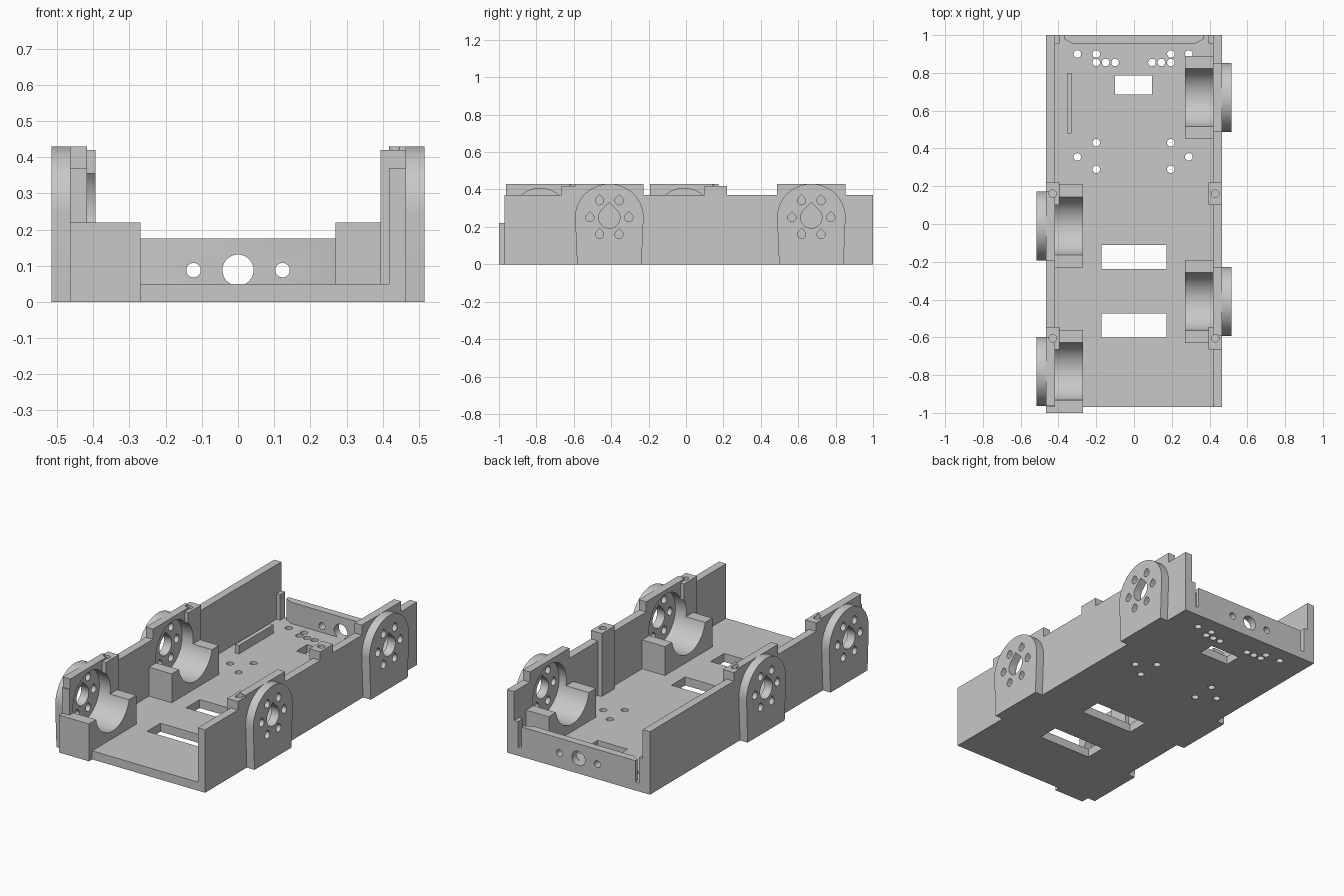
import bpy, bmesh
from math import sin, cos, pi, radians, sqrt

if "Cube" in bpy.data.objects:
    bpy.data.objects.remove(bpy.data.objects["Cube"], do_unlink=True)

grey = bpy.data.materials.new("plain grey plastic")
grey.use_nodes = True
COLOUR = (0.58, 0.58, 0.58, 1)
grey.diffuse_color = COLOUR
grey.node_tree.nodes["Principled BSDF"].inputs["Base Color"].default_value = COLOUR

# Main dimensions
FRONT, BACK = -0.97, 1.0
FLOOR, WALL_TOP, RAISED_TOP = 0.05, 0.37, 0.43
WALL_IN, WALL_OUT, BOSS_OUT = 0.418, 0.465, 0.515
CRADLE_IN, CRADLE_TOP = 0.27, 0.22
AXLE_Z, POCKET_R, BOSS_R = 0.25, 0.156, 0.183
MOUNTS = {1: (0.67, -0.41), -1: (-0.01, -0.78)}
POSTS = (0.16, -0.605)
made = []


def circle(u, v, r, n=48):
    return [(u + r * cos(2 * pi * i / n), v + r * sin(2 * pi * i / n)) for i in range(n)]


def teardrop(u, v, r, n=30):
    arc = [radians(135 + 270 * i / n) for i in range(n + 1)]
    return [(u + r * cos(a), v + r * sin(a)) for a in arc] + [(u, v + r * sqrt(2))]


def rect(u0, u1, v0, v1):
    return [(u0, v0), (u1, v0), (u1, v1), (u0, v1)]


def prism(name, outlines, axis, lo, hi):
    """Extrude flat outlines along an axis into one object."""
    place = {"X": lambda u, v, w: (w, u, v),
             "Y": lambda u, v, w: (u, w, v),
             "Z": lambda u, v, w: (u, v, w)}[axis]
    lo, hi = min(lo, hi), max(lo, hi)
    bm = bmesh.new()
    for outline in outlines:
        a = [bm.verts.new(place(u, v, lo)) for u, v in outline]
        b = [bm.verts.new(place(u, v, hi)) for u, v in outline]
        bm.faces.new(a)
        bm.faces.new(b)
        for i in range(len(a)):
            j = (i + 1) % len(a)
            bm.faces.new((a[i], a[j], b[j], b[i]))
    bmesh.ops.recalc_face_normals(bm, faces=bm.faces[:])
    mesh = bpy.data.meshes.new(name)
    bm.to_mesh(mesh)
    bm.free()
    mesh.materials.append(grey)
    ob = bpy.data.objects.new(name, mesh)
    bpy.context.scene.collection.objects.link(ob)
    return ob


def part(name, outline, axis, lo, hi, cutters=()):
    """Make a solid part, subtract the cutters and bake the result."""
    ob = prism(name, [outline], axis, lo, hi)
    for cutter in cutters:
        mod = ob.modifiers.new("cut", "BOOLEAN")
        mod.operation, mod.solver, mod.object = "DIFFERENCE", "EXACT", cutter
    if cutters:
        bpy.context.view_layer.update()
        graph = bpy.context.evaluated_depsgraph_get()
        baked = bpy.data.meshes.new_from_object(ob.evaluated_get(graph))
        ob.modifiers.clear()
        ob.data = baked
    made.append(ob)
    return ob


def cutter(outlines, axis, lo, hi):
    ob = prism("cutter", outlines, axis, lo, hi)
    ob.hide_render = True
    helpers.append(ob)
    return ob


helpers = []

# Floor plate with slots and screw holes
slots = [rect(-0.1, 0.095, 0.685, 0.785),
         rect(-0.172, 0.172, -0.238, -0.11),
         rect(-0.172, 0.172, -0.6, -0.475)]
spots = [(x, 0.9) for x in (-0.3, -0.2, 0.195, 0.29)]
spots += [(x, 0.855) for x in (-0.2, -0.15, -0.1, 0.095, 0.145, 0.195)]
spots += [(x, y) for x in (-0.2, 0.195) for y in (0.43, 0.29)]
spots += [(-0.3, 0.355), (0.29, 0.355)]
floor_cut = cutter(slots + [circle(x, y, 0.02, 24) for x, y in spots], "Z", -0.1, 0.2)
part("floor_plate", rect(-WALL_OUT, WALL_OUT, FRONT, BACK), "Z", 0, FLOOR, [floor_cut])
part("floor_rib", rect(-0.355, -0.33, 0.48, 0.8), "Z", FLOOR, 0.1)

for side, word in ((1, "left"), (-1, "right")):
    mounts = MOUNTS[side]
    pocket = cutter([circle(c, AXLE_Z, POCKET_R, 64) for c in mounts],
                    "X", side * 0.2, side * 0.5)
    screw = cutter([circle(side * 0.43, y, 0.02, 24) for y in POSTS], "Z", 0.3, 0.5)

    # Side wall, raised behind each motor mount
    outline = [(FRONT, FLOOR), (BACK, FLOOR), (BACK, WALL_TOP)]
    for c in mounts:
        outline += [(c + BOSS_R, WALL_TOP), (c + BOSS_R, RAISED_TOP),
                    (c - BOSS_R, RAISED_TOP), (c - BOSS_R, WALL_TOP)]
    outline.append((FRONT, WALL_TOP))
    part(word + "_side_wall", outline, "X", side * WALL_IN, side * WALL_OUT,
         [pocket, screw])

    # Screw posts against the wall
    for y in POSTS:
        x = sorted((side * 0.394, side * WALL_OUT))
        part(word + "_screw_post", rect(*x, y - 0.06, y + 0.06), "Z", FLOOR, 0.42,
             [pocket, screw])

    for c in mounts:
        # Cradle that holds the motor
        part(word + "_motor_cradle",
             rect(c - 0.22, c + 0.22, FLOOR, CRADLE_TOP),
             "X", side * CRADLE_IN, side * WALL_IN, [pocket])

        # Rounded outer boss with axle and screw holes
        n = 48
        boss = [(c - 0.172, 0), (c + 0.172, 0)]
        boss += [(c + BOSS_R * cos(pi * i / n), AXLE_Z + (RAISED_TOP - AXLE_Z) * sin(pi * i / n))
                 for i in range(n + 1)]
        holes = [teardrop(c, AXLE_Z, 0.057)]
        holes += [teardrop(c + 0.104 * cos(pi * k / 3), AXLE_Z + 0.104 * sin(pi * k / 3), 0.022, 18)
                  for k in range(6)]
        hole_cut = cutter(holes, "X", side * 0.4, side * 0.6)
        part(word + "_motor_boss", boss, "X", side * WALL_OUT, side * BOSS_OUT, [hole_cut])

    # Small tab beside the back panel
    x = sorted((side * 0.394, side * WALL_IN))
    part(word + "_back_tab", rect(*x, 0.955, BACK), "Z", FLOOR, 0.2)

# Front cradle lip that overhangs the floor
part("front_cradle_lip", rect(-WALL_OUT, -CRADLE_IN, -1.0, FRONT), "Z", 0, CRADLE_TOP)

# Back panel with chamfered ends and three round holes
panel = [(-0.37, BACK), (0.37, BACK), (0.37, 0.98),
         (0.325, 0.955), (-0.325, 0.955), (-0.37, 0.98)]
panel_cut = cutter([circle(0, 0.088, 0.043)] +
                   [circle(s * 0.123, 0.088, 0.02, 24) for s in (-1, 1)], "Y", 0.9, 1.1)
part("back_panel", panel, "Z", FLOOR, 0.175, [panel_cut])

# Remove helpers and smooth the round surfaces
for ob in helpers:
    bpy.data.objects.remove(ob, do_unlink=True)
bpy.ops.object.select_all(action="DESELECT")
for ob in made:
    ob.select_set(True)
bpy.context.view_layer.objects.active = made[0]
bpy.ops.object.shade_smooth_by_angle(angle=radians(30))
